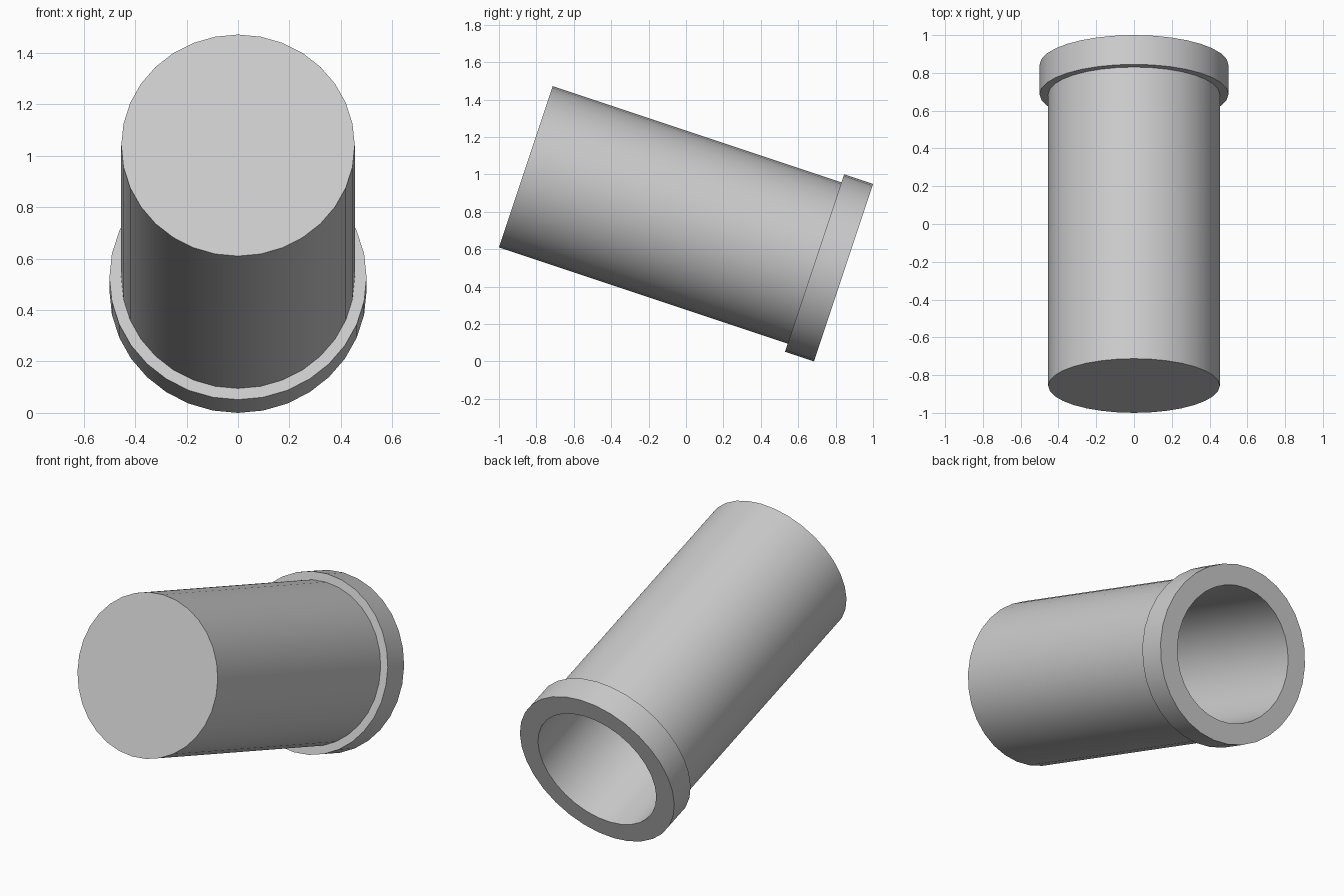
import bpy, bmesh, math
from mathutils import Matrix

if "Cube" in bpy.data.objects:
    bpy.data.objects.remove(bpy.data.objects["Cube"])

SIDES = 32
LENGTH = 1.79
# (radius, distance along axis from the closed end): outer wall, rim, bore
PROFILE = [(0, 0), (0.454, 0), (0.454, LENGTH - 0.163), (0.5, LENGTH - 0.163),
           (0.5, LENGTH), (0.383, LENGTH), (0.383, 0.07), (0, 0.07)]


def lathe(name, profile, sides):
    bm = bmesh.new()
    # one ring per profile point, a flat polygon closes each end
    rings = []
    for r, z in profile[1:-1]:
        rings.append([bm.verts.new((r * math.cos(2 * math.pi * i / sides),
                                    r * math.sin(2 * math.pi * i / sides), z))
                      for i in range(sides)])
    for a, b in zip(rings, rings[1:]):
        for i in range(sides):
            j = (i + 1) % sides
            bm.faces.new((a[i], a[j], b[j], b[i]))
    bm.faces.new(rings[0][::-1])
    bm.faces.new(rings[-1])
    bmesh.ops.recalc_face_normals(bm, faces=bm.faces[:])
    # tilt the mouth down towards the back and stand the rim on the floor
    tilt = math.atan(1 / 3)
    axis_rot = Matrix.Rotation(-(math.pi / 2 + tilt), 4, 'X')
    mouth = Matrix.Translation((0, 1 - 0.5 * math.sin(tilt), 0.5 * math.cos(tilt)))
    bm.transform(mouth @ axis_rot @ Matrix.Translation((0, 0, -LENGTH)))
    mesh = bpy.data.meshes.new(name)
    bm.to_mesh(mesh)
    bm.free()
    ob = bpy.data.objects.new(name, mesh)
    bpy.context.collection.objects.link(ob)
    return ob


# Hollow tube with a collar around its open mouth
tube = lathe("rimmed_tube", PROFILE, SIDES)
bpy.context.view_layer.objects.active = tube
tube.select_set(True)
bpy.ops.object.shade_smooth_by_angle(angle=math.radians(30))
